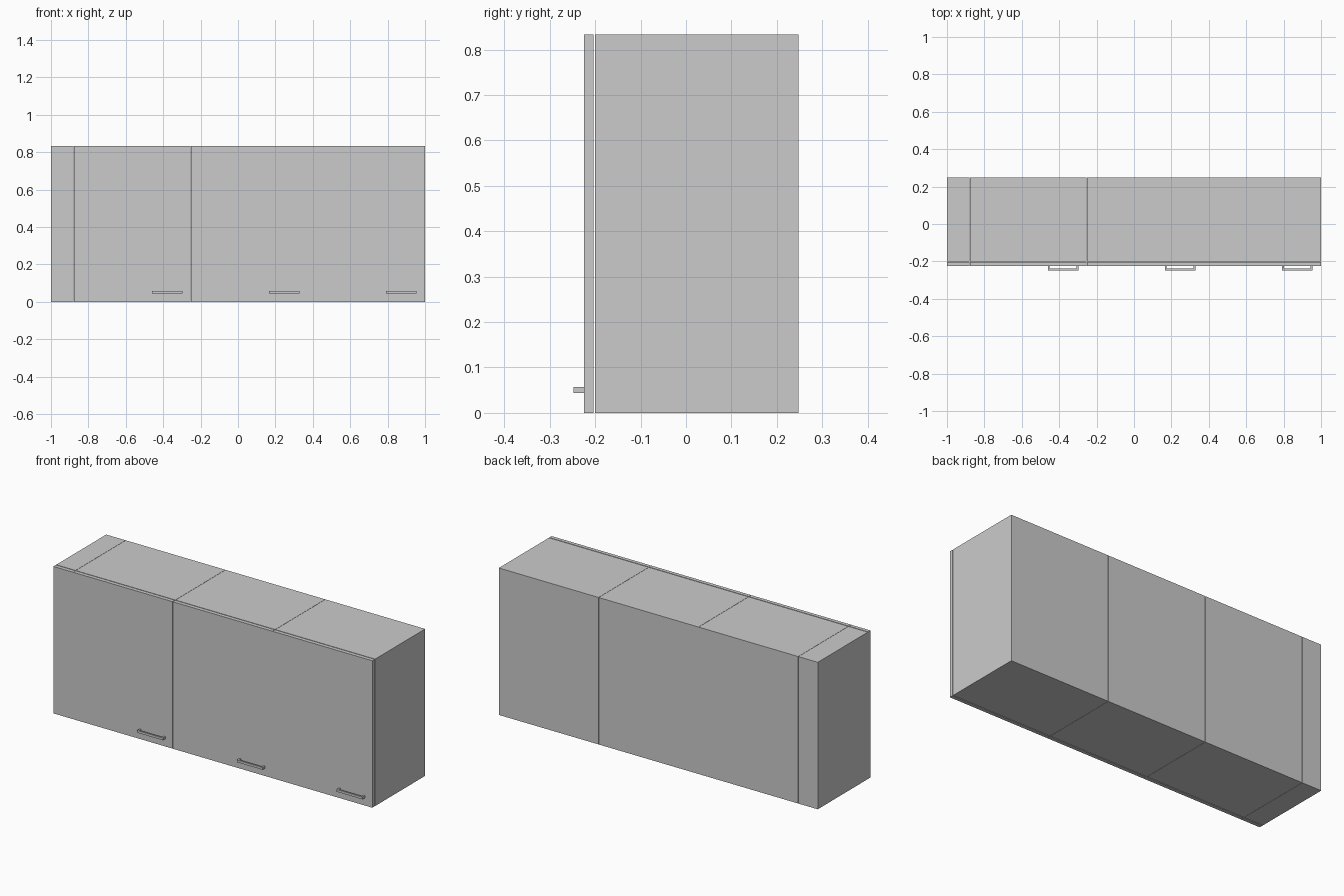
import bpy, bmesh

if "Cube" in bpy.data.objects:
    bpy.data.objects.remove(bpy.data.objects["Cube"])

HEIGHT = 0.833
GAP = 0.0015


def box(name, x0, x1, y0, y1, z0, z1):
    bm = bmesh.new()
    bmesh.ops.create_cube(bm, size=1)
    for v in bm.verts:
        v.co.x = x1 if v.co.x > 0 else x0
        v.co.y = y1 if v.co.y > 0 else y0
        v.co.z = z1 if v.co.z > 0 else z0
    return finish(name, bm)


def finish(name, bm):
    mesh = bpy.data.meshes.new(name)
    bm.to_mesh(mesh)
    bm.free()
    obj = bpy.data.objects.new(name, mesh)
    bpy.context.collection.objects.link(obj)
    return obj


def handle(name, cx):
    # U-shaped pull: plan profile extruded upward
    w, t, back, front = 0.081, 0.009, -0.225, -0.248
    profile = [(-w, back), (-w, front), (w, front), (w, back),
               (w - t, back), (w - t, front + t), (t - w, front + t), (t - w, back)]
    bm = bmesh.new()
    face = bm.faces.new([bm.verts.new((cx + x, y, 0.044)) for x, y in profile])
    ext = bmesh.ops.extrude_face_region(bm, geom=[face])
    for v in ext["geom"]:
        if isinstance(v, bmesh.types.BMVert):
            v.co.z = 0.057
    bmesh.ops.recalc_face_normals(bm, faces=bm.faces)
    return finish(name, bm)


# Narrow filler on the left, then three equal cupboards
edges = [-1.0, -0.878, -0.252, 0.374, 1.0]
names = ["filler", "left", "middle", "right"]
for i, name in enumerate(names):
    x0 = edges[i] + (GAP / 2 if i > 0 else 0)
    x1 = edges[i + 1] - (GAP / 2 if i < 3 else 0)
    box(name + "_cabinet_body", x0, x1, -0.20, 0.248, 0, HEIGHT)
    # Front panels; the joint beside the left door is wider
    d0 = x0 + (0.001 if name == "middle" else 0)
    d1 = x1 - (0.001 if name == "left" else 0)
    box(name + "_front_panel", d0, d1, -0.225, -0.204, 0, HEIGHT)
    if i > 0:
        handle(name + "_door_handle", edges[i + 1] - 0.127)
